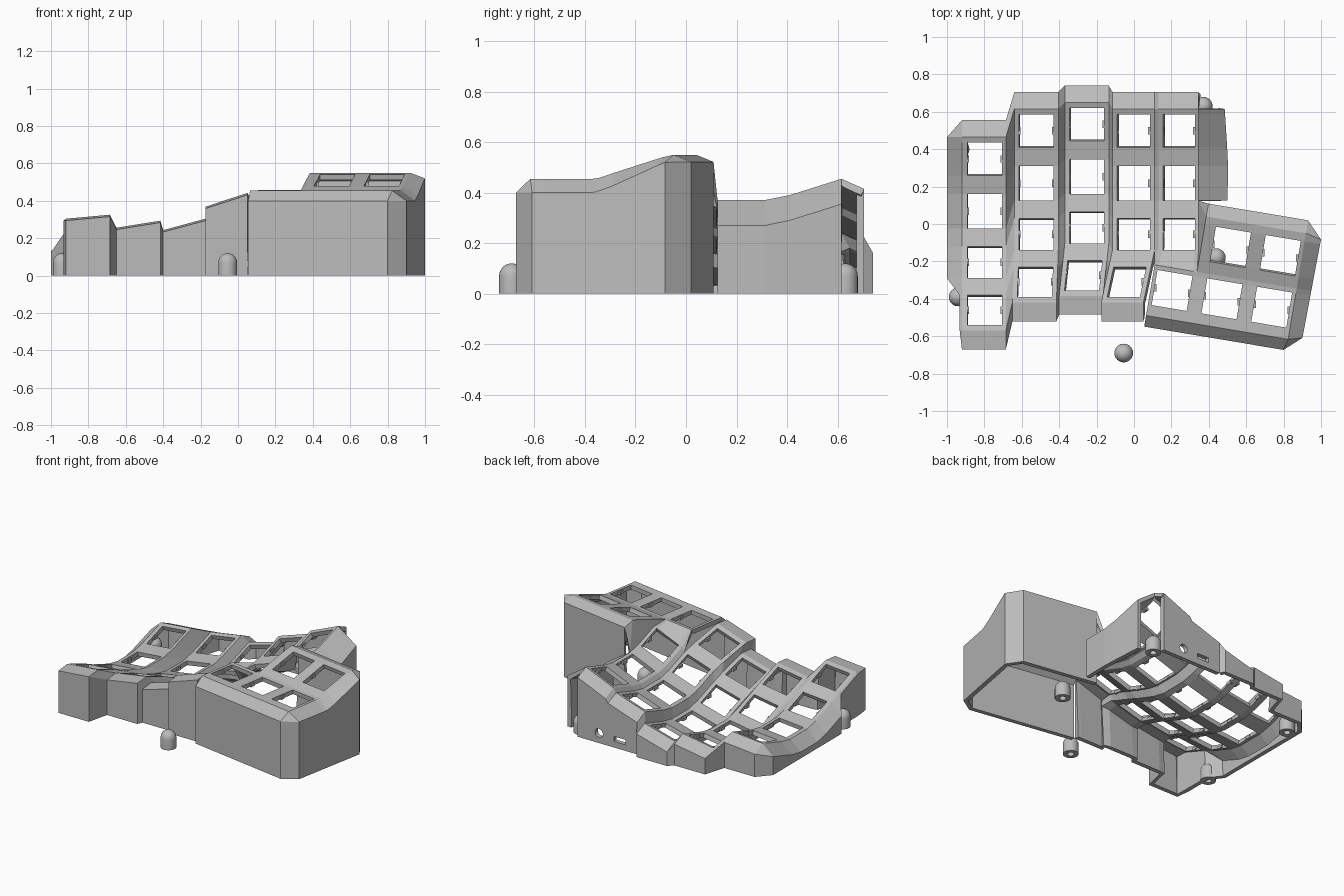
import bpy, bmesh, math
from mathutils import Vector, Matrix

if "Cube" in bpy.data.objects:
    bpy.data.objects.remove(bpy.data.objects["Cube"])

grey = bpy.data.materials.new("case grey")
grey.use_nodes = True
grey.diffuse_color = (0.5, 0.5, 0.5, 1)
grey.node_tree.nodes["Principled BSDF"].inputs["Base Color"].default_value = (0.5, 0.5, 0.5, 1)


def finish(bm, name):
    mesh = bpy.data.meshes.new(name)
    bm.to_mesh(mesh)
    bm.free()
    obj = bpy.data.objects.new(name, mesh)
    bpy.context.collection.objects.link(obj)
    mesh.materials.append(grey)
    return obj


def face(bm, *points):
    """Add a face, dropping repeated corners."""
    pts = [p for k, p in enumerate(points) if (p - points[k - 1]).length > 1e-4]
    if len(pts) > 2:
        bm.faces.new([bm.verts.new(p) for p in pts])


def bridge(bm, a, b):
    for k in range(len(a) - 1):
        face(bm, a[k], a[k + 1], b[k + 1], b[k])


def ground(path):
    return [Vector((p.x, p.y, 0)) for p in path]


def weld(bm, outward):
    """Merge the corners and turn the sheet's normals outward."""
    bmesh.ops.remove_doubles(bm, verts=bm.verts, dist=0.0005)
    bmesh.ops.recalc_face_normals(bm, faces=bm.faces)
    if sum(f.normal.dot(outward) * f.calc_area() for f in bm.faces) < 0:
        bmesh.ops.reverse_faces(bm, faces=bm.faces)


def thicken(obj, depth):
    mod = obj.modifiers.new("thickness", 'SOLIDIFY')
    mod.thickness = depth
    mod.offset = -1


shell = bmesh.new()
clips = []

# Finger columns: edge, hole, hole, edge in x, then y shift, height, slope, front lean
COLUMNS = [
    ((-0.92, -0.89, -0.705, -0.685), -0.15, 0.125, 0.09, 0.0),
    ((-0.64, -0.615, -0.43, -0.405), 0.0, 0.085, 0.16, -0.01),
    ((-0.37, -0.345, -0.16, -0.135), 0.035, 0.085, 0.27, -0.03),
    ((-0.115, -0.09, 0.085, 0.11), 0.0, 0.215, 0.33, -0.06),
    ((0.13, 0.155, 0.325, 0.345), 0.0, 0.325, 0.42, 0.0),
]
# Lines across the columns, back to front: y, rise
ROWS = [(0.615, 0.085), (0.585, 0.075), (0.41, 0.02), (0.31, 0), (0.125, 0),
        (0.03, 0.02), (-0.14, 0.08), (-0.23, 0.12), (-0.39, 0.18), (-0.42, 0.19)]

P = []
for lines, shift, base, slope, lean in COLUMNS:
    middle = (lines[0] + lines[3]) / 2
    for x in lines:
        P.append([Vector((x + lean * max(0, (-0.14 - y) / 0.28), y + shift,
                          base + rise + slope * (x - middle))) for y, rise in ROWS])

for i in range(19):
    for j in range(9):
        if i >= 15 and j >= 6:
            continue
        if i % 4 == 1 and j % 2 == 1:
            clips += [((P[k][j] + P[k][j + 1]) / 2) for k in (i, i + 1)]
        else:
            face(shell, P[i][j], P[i + 1][j], P[i + 1][j + 1], P[i][j + 1])

# Sloping rim and wall round the front, outer side and back of the columns
inner, outer = [], []
for i in range(15, -1, -1):
    inner.append(P[i][9])
    outer.append(P[i][9] + Vector((0, -0.1, -0.01)))
for j in range(9, -1, -1):
    inner.append(P[0][j])
    outer.append(P[0][j] + Vector((-0.012, 0, -0.01) if j > 6 else (-0.08, 0, -0.07)))
for i in range(20):
    inner.append(P[i][0])
    outer.append(P[i][0] + Vector((0, 0.09, -0.04)))
bridge(shell, inner, outer)
plain = outer[:-7]
bridge(shell, plain, ground(plain))

# Back wall that carries the two ports
panel = bmesh.new()
port_path = outer[-8:]
bridge(panel, port_path, ground(port_path))
weld(panel, Vector((0, 1, 0)))
port_wall = finish(panel, "port_wall")
thicken(port_wall, 0.03)

# Wall beside the inner column
side = [Vector((x, P[19][j].y, P[19][j].z - 0.1))
        for j, x in enumerate((0.485, 0.487, 0.498, 0.503, 0.5))]
bridge(shell, P[19][:5], side)
bridge(shell, side, ground(side))

# Thumb cluster, in its own turned frame
TURN = math.radians(-9.5)


def thumb(u, v, z):
    return Vector((0.47 + u * math.cos(TURN) - v * math.sin(TURN),
                   -0.40 + u * math.sin(TURN) + v * math.cos(TURN), z))


U = [-0.385, -0.365, -0.175, -0.155, -0.095, 0.095, 0.175, 0.365, 0.385]
V = [(-0.155, 0.455), (-0.095, 0.455), (0.095, 0.455), (0.12, 0.458),
     (0.185, 0.48), (0.375, 0.54), (0.42, 0.55)]
T = [[thumb(u, v, z) for v, z in V] for u in U]
for i in range(8):
    for j in range(6):
        if j >= 3 and i < 3:
            continue
        if (i in (1, 4, 6) and j == 1) or (i in (4, 6) and j == 4):
            clips += [((T[k][j] + T[k][j + 1]) / 2) for k in (i, i + 1)]
        else:
            face(shell, T[i][j], T[i + 1][j], T[i + 1][j + 1], T[i][j + 1])

# Thumb rim and wall: front, right, back
inner = [column[0] for column in T]
outer = [thumb(min(u, 0.37), -0.215, 0.40) for u in U]
for j, (v, z) in enumerate(V):
    inner.append(T[8][j])
    outer.append(thumb(0.462 + 0.02 * v, max(-0.135, min(v, 0.4)), z - (0.055 if j < 5 else 0.03)))
for i in range(8, 2, -1):
    inner.append(T[i][6])
    outer.append(thumb(U[i], 0.49, 0.522))
bridge(shell, inner, outer)
bridge(shell, outer, ground(outer))

# Web joining the thumb cluster to the inner column
bridge(shell, [P[i][6] for i in range(16, 20)], [T[i][3] for i in range(4)])
face(shell, P[15][6], P[16][6], T[0][3])
face(shell, P[19][6], T[3][3], T[3][4])
bridge(shell, [P[19][6], P[19][5], P[19][4], P[19][4]], [T[3][4], T[3][5], T[3][6], outer[-1]])

weld(shell, Vector((0, 0, 1)))
case = finish(shell, "case_shell")
thicken(case, 0.03)

# Small clips on the sides of each key hole
bm = bmesh.new()
for p in clips:
    bmesh.ops.create_cube(bm, size=1, matrix=Matrix.Translation(p - Vector((0, 0, 0.02)))
                          @ Matrix.Diagonal((0.018, 0.04, 0.02, 1)))
finish(bm, "key_hole_clips")

# Round and slotted ports
cutter = bmesh.new()
bmesh.ops.create_cone(cutter, cap_ends=True, segments=24, radius1=0.03, radius2=0.03, depth=0.2,
                      matrix=Matrix.Translation((0.18, 0.7, 0.07)) @ Matrix.Rotation(math.pi / 2, 4, 'X'))
bmesh.ops.create_cube(cutter, size=1, matrix=Matrix.Translation((0.02, 0.7, 0.06))
                      @ Matrix.Diagonal((0.09, 0.2, 0.035, 1)))
port_cutter = finish(cutter, "port_cutter")
port_cutter.hide_render = True
port_cutter.hide_viewport = True
cut = port_wall.modifiers.new("ports", 'BOOLEAN')
cut.operation = 'DIFFERENCE'
cut.object = port_cutter

# Domed screw posts with a hole underneath
profile = [(0, 0.05), (0.022, 0.05), (0.022, 0), (0.05, 0)]
profile += [(0.05 * math.cos(a * math.pi / 12), 0.07 + 0.05 * math.sin(a * math.pi / 12)) for a in range(7)]
for n, (x, y) in enumerate([(-0.055, -0.69), (0.37, 0.63), (0.44, -0.18), (-0.94, -0.39), (-0.93, 0.4)]):
    bm = bmesh.new()
    vs = [bm.verts.new((r, 0, z)) for r, z in profile]
    edges = [bm.edges.new(pair) for pair in zip(vs, vs[1:])]
    bmesh.ops.spin(bm, geom=vs + edges, cent=(0, 0, 0), axis=(0, 0, 1), angle=math.tau, steps=24)
    bmesh.ops.remove_doubles(bm, verts=bm.verts, dist=0.0005)
    bmesh.ops.recalc_face_normals(bm, faces=bm.faces)
    post = finish(bm, f"screw_post_{n + 1}")
    post.location = (x, y, 0)
    bpy.ops.object.select_all(action='DESELECT')
    post.select_set(True)
    bpy.context.view_layer.objects.active = post
    bpy.ops.object.shade_smooth_by_angle()
